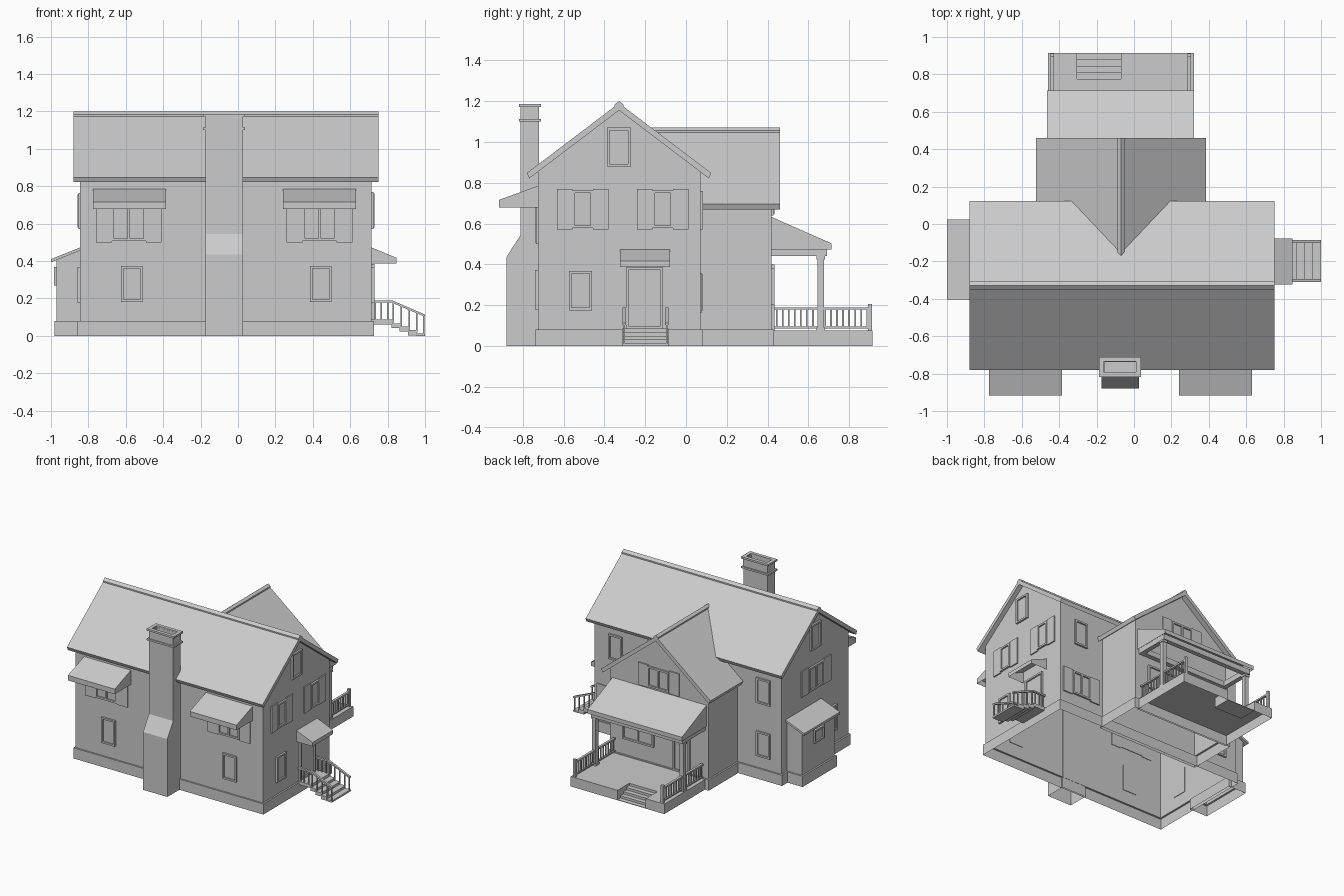
import bpy, bmesh
from mathutils import Vector

if "Cube" in bpy.data.objects:
    bpy.data.objects.remove(bpy.data.objects["Cube"])


def finish(bm, name):
    me = bpy.data.meshes.new(name)
    bm.to_mesh(me)
    bm.free()
    ob = bpy.data.objects.new(name, me)
    bpy.context.collection.objects.link(ob)
    return ob


def add_box(bm, x0, x1, y0, y1, z0, z1):
    r = bmesh.ops.create_cube(bm, size=1)
    for v in r["verts"]:
        v.co = Vector(((x0 + x1) / 2 + v.co.x * (x1 - x0),
                       (y0 + y1) / 2 + v.co.y * (y1 - y0),
                       (z0 + z1) / 2 + v.co.z * (z1 - z0)))


def boxes(name, items):
    bm = bmesh.new()
    for b in items:
        add_box(bm, *b)
    return finish(bm, name)


def prism(name, pts, axis, a, b, drop="", cut=None):
    """Extrude a profile; drop 'bottom' or 'caps' (top and bottom) faces."""
    place = {"x": lambda p, t: (t, p[0], p[1]),
             "y": lambda p, t: (p[0], t, p[1]),
             "z": lambda p, t: (p[0], p[1], t)}[axis]
    bm = bmesh.new()
    lo = [bm.verts.new(place(p, a)) for p in pts]
    hi = [bm.verts.new(place(p, b)) for p in pts]
    bm.faces.new(lo)
    bm.faces.new(hi[::-1])
    n = len(pts)
    for i in range(n):
        j = (i + 1) % n
        bm.faces.new((lo[i], hi[i], hi[j], lo[j]))
    bmesh.ops.recalc_face_normals(bm, faces=bm.faces[:])
    bm.normal_update()
    if drop:
        bad = [f for f in bm.faces if f.normal.z < -0.9
               or (drop == "caps" and f.normal.z > 0.1)]
        bmesh.ops.delete(bm, geom=bad, context="FACES")
    if cut:
        bmesh.ops.bisect_plane(bm, geom=bm.verts[:] + bm.edges[:] + bm.faces[:],
                               plane_co=cut[0], plane_no=cut[1], clear_inner=True)
    return finish(bm, name)


def skirt(name, x0, x1, y0, y1, h=0.08, d=0.012):
    """Foundation band with a small ledge, open top and bottom."""
    bm = bmesh.new()
    rings = []
    for e, z in ((d, 0), (d, h), (-0.002, h)):
        rings.append([bm.verts.new(p) for p in ((x0 - e, y0 - e, z), (x1 + e, y0 - e, z),
                                                (x1 + e, y1 + e, z), (x0 - e, y1 + e, z))])
    for r, s in zip(rings, rings[1:]):
        for i in range(4):
            j = (i + 1) % 4
            bm.faces.new((r[i], r[j], s[j], s[i]))
    return finish(bm, name)


def on_wall(axis, pos, sign, u0, u1, z0, z1, d):
    t0, t1 = sorted((pos - sign * 0.004, pos + sign * d))
    return (t0, t1, u0, u1, z0, z1) if axis == "x" else (u0, u1, t0, t1, z0, z1)


def window(name, wall, u0, u1, z0, z1, shutters=0.0, panes=1):
    """Framed window, optionally flanked by shutters inside the u0..u1 span."""
    f, items = 0.013, []
    if shutters:
        s = shutters
        items += [on_wall(*wall, u0, u0 + s, z0, z1, 0.009),
                  on_wall(*wall, u1 - s, u1, z0, z1, 0.009)]
        u0, u1, z0, z1 = u0 + s, u1 - s, z0 + 0.008, z1 - 0.008
    items += [on_wall(*wall, u0, u1, z0, z0 + f, 0.014), on_wall(*wall, u0, u1, z1 - f, z1, 0.014)]
    w = (u1 - u0 - f) / panes
    for i in range(panes + 1):
        items.append(on_wall(*wall, u0 + i * w, u0 + i * w + f, z0 + f, z1 - f, 0.014))
    items.append(on_wall(*wall, u0 + f, u1 - f, z0 + f, z1 - f, 0.003))
    return boxes(name, items)


X0, X1, Y0, Y1 = -0.845, 0.715, -0.725, 0.07
RY, RX, S, WS = -0.328, -0.07, 0.757, 0.80   # ridge lines and roof slopes


def chevron(c, top, half, slope, t, e=0.012):
    return [(c, top), (c + half, top - half * slope),
            (c + half - e, top - half * slope - t * 0.75), (c, top - t),
            (c - half + e, top - half * slope - t * 0.75), (c - half, top - half * slope)]


# Main house and rear wing walls
apex = 1.157
prism("main_walls", [(Y0, 0.08), (Y1, 0.08), (Y1, apex - S * (Y1 - RY)), (RY, apex),
                     (Y0, apex - S * (RY - Y0))], "x", X0, X1, "caps")
prism("wing_walls", [(-0.48, 0.08), (0.34, 0.08), (0.34, 0.702), (RX, 1.03), (-0.48, 0.702)],
      "y", Y1, 0.42, "caps")
skirt("main_foundation", X0, X1, Y0, Y1)
skirt("wing_foundation", -0.48, 0.34, Y1, 0.42)

# Roofs with ridge caps; the wing roof is trimmed to the main slope
prism("main_roof", chevron(RY, 1.19, 0.452, S, 0.035), "x", -0.88, 0.75)
prism("main_ridge_cap", chevron(RY, 1.2, 0.022, S, 0.02, 0), "x", -0.88, 0.75)
plane = ((0, RY, 1.188), (0, S, 1))
for nm, prof in (("wing_roof", chevron(RX, 1.06, 0.455, WS, 0.035)),
                 ("wing_ridge_cap", chevron(RX, 1.07, 0.018, WS, 0.02, 0))):
    prism(nm, prof, "y", Y1, 0.46)
    prism(nm + "_valley", prof, "y", -0.25, Y1, cut=plane)

# Left bay with lean-to roof
prism("bay_walls", [(-0.97, 0.08), (X0, 0.08), (X0, 0.455), (-0.97, 0.405)], "y", -0.385, 0.003, "caps")
skirt("bay_foundation", -0.97, X0, -0.385, 0.003)
prism("bay_roof", [(-1, 0.393), (X0, 0.455), (X0, 0.472), (-1, 0.41)], "y", -0.404, 0.023)

# Chimney: stepped stack with hollow top and two collars
prism("chimney", [(-0.88, 0), (Y0, 0), (-0.72, 1.12), (-0.81, 1.12), (-0.81, 0.545), (-0.88, 0.436)],
      "x", -0.175, 0.027, "bottom")


def ring(x0, x1, y0, y1, z0, z1, w):
    return [(x0, x1, y0, y0 + w, z0, z1), (x0, x1, y1 - w, y1, z0, z1),
            (x0, x0 + w, y0 + w, y1 - w, z0, z1), (x1 - w, x1, y0 + w, y1 - w, z0, z1)]


boxes("chimney_top", ring(-0.175, 0.027, -0.81, -0.72, 1.11, 1.175, 0.017)
      + ring(-0.188, 0.038, -0.818, -0.71, 1.172, 1.186, 0.026)
      + [(-0.188, 0.038, -0.818, -0.71, 1.1, 1.113)])

# Front awnings and side door canopy
for side, x in (("left", -0.775), ("right", 0.24)):
    prism("awning_" + side, [(Y0, 0.785), (-0.917, 0.716), (-0.917, 0.678), (Y0, 0.678)],
          "x", x, x + 0.39, "bottom")
prism("door_canopy", [(X1, 0.472), (0.848, 0.417), (0.848, 0.388), (X1, 0.388)],
      "y", -0.324, -0.078, "bottom")

# Windows
front, back = ("y", Y0, -1), ("y", Y1, 1)
left, right, rear = ("x", X0, -1), ("x", X1, 1), ("y", 0.42, 1)
for x in (-0.76, 0.26):
    window("front_upper_window", front, x, x + 0.352, 0.50, 0.70, 0.085, 2)
for x in (-0.625, 0.385):
    window("front_lower_window", front, x, x + 0.115, 0.18, 0.373)
for y in (-0.632, -0.24):
    window("right_upper_window", right, y, y + 0.252, 0.57, 0.77, 0.075)
window("right_lower_window", right, -0.573, -0.46, 0.175, 0.368)
window("right_gable_window", right, -0.388, -0.27, 0.88, 1.07)
window("left_gable_window", left, -0.388, -0.27, 0.88, 1.07)
window("left_upper_window", left, -0.51, -0.16, 0.57, 0.765, 0.085, 2)
window("left_lower_window", left, -0.58, -0.465, 0.175, 0.368)
window("bay_window", ("x", -0.97, -1), -0.25, -0.13, 0.27, 0.368)
window("back_left_upper_window", back, -0.755, -0.64, 0.57, 0.76)
window("back_left_lower_window", back, -0.755, -0.64, 0.17, 0.358)
window("back_right_upper_window", back, 0.48, 0.59, 0.57, 0.76)
window("back_right_lower_window", back, 0.37, 0.69, 0.165, 0.358, 0.08, 2)
window("wing_upper_window", rear, -0.24, 0.10, 0.64, 0.81, 0.08, 2)
window("porch_window", rear, -0.03, 0.23, 0.2, 0.38, 0, 2)

# Doors
window("porch_door", rear, -0.33, -0.19, 0.075, 0.4)
window("side_door", right, -0.294, -0.113, 0.085, 0.385)

# Rear porch: notched deck, steps, roof, beams, posts
prism("porch_deck", [(-0.46, 0.42), (0.32, 0.42), (0.32, 0.915), (-0.07, 0.915), (-0.07, 0.775),
                     (-0.305, 0.775), (-0.305, 0.915), (-0.46, 0.915)], "z", 0, 0.075, "bottom")
boxes("porch_steps", [(-0.305, -0.07, 0.775, 0.81 + 0.035 * i, 0, 0.057 - 0.018 * i) for i in range(3)]
      + [(-0.305, -0.07, 0.88, 0.915, 0, 0.004)])
prism("porch_roof", [(0.42, 0.632), (0.713, 0.503), (0.713, 0.472), (0.42, 0.472)],
      "x", -0.465, 0.32, "bottom")
boxes("porch_beams", ring(-0.455, 0.31, 0.42, 0.69, 0.44, 0.48, 0.035))
for side, x in (("left", -0.437), ("right", 0.295)):
    boxes("porch_post_" + side, [(x - 0.016, x + 0.016, 0.645, 0.677, 0.075, 0.44),
                                 (x - 0.021, x + 0.021, 0.64, 0.682, 0.425, 0.44),
                                 (x - 0.021, x + 0.021, 0.64, 0.682, 0.075, 0.09)])
    rail = [(x - 0.009, x + 0.009, 0.43, 0.9, 0.178, 0.19),
            (x - 0.007, x + 0.007, 0.43, 0.9, 0.086, 0.095),
            (x - 0.01, x + 0.01, 0.892, 0.912, 0.075, 0.207)]
    rail += [(x - 0.004, x + 0.004, y - 0.004, y + 0.004, 0.09, 0.18)
             for y in (0.445 + 0.0295 * i for i in range(16))]
    boxes("porch_railing_" + side, rail)

# Side landing, stairs and handrails
boxes("side_stairs", [(X1, 0.825, -0.31, -0.085, 0.062, 0.087)]
      + [(0.82 + 0.044 * i, 0.868 + 0.044 * i, -0.31, -0.085, max(0, 0.042 - 0.02 * i), 0.067 - 0.018 * i)
         for i in range(4)])
for y in (-0.302, -0.094):
    prism("stair_handrail", [(X1, 0.178), (0.82, 0.178), (1.0, 0.102), (1.0, 0.114), (0.823, 0.19),
                             (X1, 0.19)], "y", y - 0.008, y + 0.008)
    bars = []
    for x in (0.735, 0.765, 0.8, 0.83, 0.872, 0.915, 0.957, 0.994):
        k = max(0, x - 0.82)
        bars.append((x - 0.004, x + 0.004, y - 0.004, y + 0.004, max(0.008, 0.075 - k * 0.42), 0.184 - k * 0.42))
    boxes("stair_balusters", bars)
